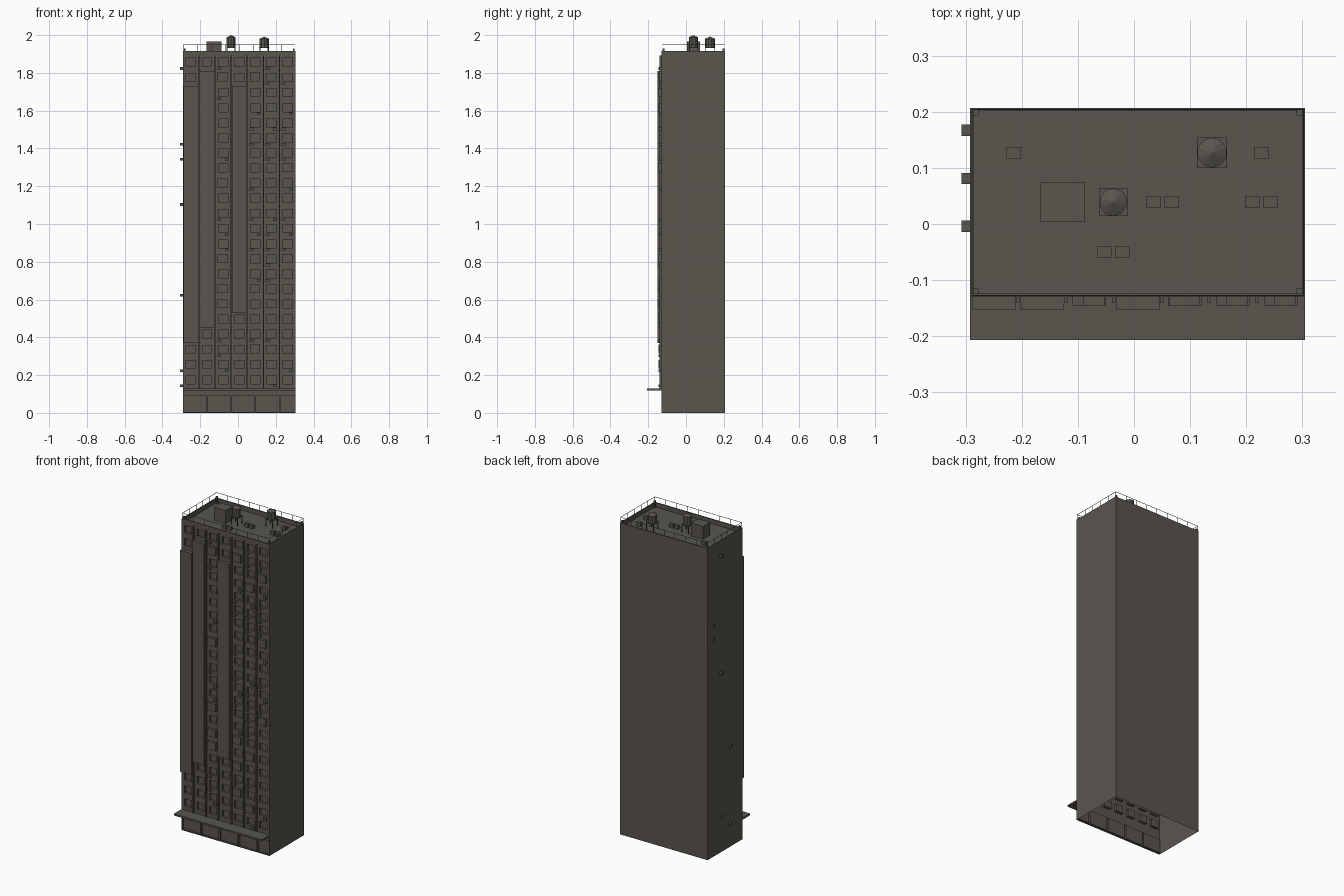
import bpy, bmesh, math

if "Cube" in bpy.data.objects:
    bpy.data.objects.remove(bpy.data.objects["Cube"])

X0, X1, Y0, Y1 = -0.292, 0.305, -0.13, 0.207
TOP, ROOF, BASE, FLOOR = 1.916, 1.888, 0.13, 0.08
BAY = (X1 - X0) / 7

stone = bpy.data.materials.new("dark warm grey")
stone.diffuse_color = (0.100, 0.092, 0.078, 1)
stone.use_nodes = True
stone.node_tree.nodes["Principled BSDF"].inputs["Base Color"].default_value = stone.diffuse_color


def finish(name, bm):
    bmesh.ops.remove_doubles(bm, verts=bm.verts, dist=1e-5)
    me = bpy.data.meshes.new(name)
    bm.to_mesh(me)
    bm.free()
    me.materials.append(stone)
    ob = bpy.data.objects.new(name, me)
    bpy.context.collection.objects.link(ob)
    return ob


def add_box(bm, x0, x1, y0, y1, z0, z1):
    v = bmesh.ops.create_cube(bm, size=1)["verts"]
    for p in v:
        p.co = ((x0 + x1) / 2 + p.co.x * (x1 - x0),
                (y0 + y1) / 2 + p.co.y * (y1 - y0),
                (z0 + z1) / 2 + p.co.z * (z1 - z0))


def boxes(name, items):
    bm = bmesh.new()
    for b in items:
        add_box(bm, *b)
    return finish(name, bm)


def quad(bm, *pts):
    bm.faces.new([bm.verts.new(p) for p in pts])


def recessed_wall(bm, xs, zs, depth):
    """Front wall whose odd cells are openings set back by depth."""
    for i, (a, b) in enumerate(zip(xs, xs[1:])):
        for j, (c, d) in enumerate(zip(zs, zs[1:])):
            ring = [(a, c), (b, c), (b, d), (a, d)]
            hole = i % 2 and j % 2
            y = Y0 + (depth if hole else 0)
            quad(bm, *[(x, y, z) for x, z in ring])
            if hole:
                for (p, q), (r, s) in zip(ring, ring[1:] + ring[:1]):
                    quad(bm, (p, Y0, q), (r, Y0, s), (r, y, s), (p, y, q))


def bay_x(col):
    return X0 + BAY * (col + 0.5)


# tower shell, open underneath, with shopfronts and windows set in the front
bm = bmesh.new()
xs = [X0]
for k in range(5):
    a = X0 + 0.004 + 0.128 * k
    xs += [a, min(a + 0.12, X1 - 0.004)]
recessed_wall(bm, xs + [X1], [0, 0.005, 0.09, BASE], 0.012)
xs, zs = [X0], [BASE]
for c in range(7):
    xs += [bay_x(c) - 0.025, bay_x(c) + 0.025]
for f in range(22):
    zs += [BASE + FLOOR * f + 0.024, BASE + FLOOR * f + 0.068]
recessed_wall(bm, xs + [X1], zs + [TOP], 0.015)
quad(bm, (X1, Y0, 0), (X1, Y1, 0), (X1, Y1, TOP), (X1, Y0, TOP))
quad(bm, (X1, Y1, 0), (X0, Y1, 0), (X0, Y1, TOP), (X1, Y1, TOP))
quad(bm, (X0, Y1, 0), (X0, Y0, 0), (X0, Y0, TOP), (X0, Y1, TOP))
# parapet and sunken roof
T = 0.006
outer = [(X0, Y0), (X1, Y0), (X1, Y1), (X0, Y1)]
inner = [(X0 + T, Y0 + T), (X1 - T, Y0 + T), (X1 - T, Y1 - T), (X0 + T, Y1 - T)]
for k in range(4):
    o, p, q, i = outer[k], outer[(k + 1) % 4], inner[(k + 1) % 4], inner[k]
    quad(bm, (*o, TOP), (*p, TOP), (*q, TOP), (*i, TOP))
    quad(bm, (*i, TOP), (*q, TOP), (*q, ROOF), (*i, ROOF))
quad(bm, *[(*p, ROOF) for p in inner])
finish("tower_shell", bm)

# street canopy
boxes("canopy", [(X0, X1, -0.207, Y0, 0.119, 0.129)])

# drain pipes between bays
boxes("drain_pipes", [(X0 + BAY * k - 0.003, X0 + BAY * k + 0.003, Y0 - 0.011, Y0, BASE, 1.893)
                      for k in range(1, 7)])

# tall projecting shafts: bay, first floor, last floor
boxes("bay_shafts", [(bay_x(c) - 0.039, bay_x(c) + 0.039, Y0 - 0.022, Y0,
                      BASE + FLOOR * a, BASE + FLOOR * b)
                     for c, a, b in [(0, 3, 20), (1, 4, 21), (3, 5, 20)]])

# window cages by bay and floor
cages = {2: [20, 13, 8, 6, 5], 4: [20, 6, 4, 2], 5: [18, 5, 1], 6: [19, 14, 8]}
boxes("window_cages", [(bay_x(c) - 0.029, bay_x(c) + 0.026, Y0 - 0.015, Y0,
                        BASE + FLOOR * f + 0.024, BASE + FLOOR * f + 0.071)
                       for c, fl in cages.items() for f in fl])

# air conditioners under the windows: left-hand and right-hand floors per bay
left = {2: [21, 19, 11, 3, 2], 4: [17, 16, 13, 11, 9, 3],
        5: [21, 20, 16, 15, 10, 9, 8, 7, 3], 6: [20, 17, 16, 15, 11, 9]}
right = {2: [15, 10, 9, 1], 4: [18, 10, 7], 5: [17, 11, 0], 6: [18, 13, 10, 1]}
units = []
for side, table in ((-0.021, left), (0.019, right)):
    for c, fl in table.items():
        for f in fl:
            x, z = bay_x(c) + side, 0.143 + FLOOR * f
            units.append((x - 0.01, x + 0.01, Y0 - 0.015, Y0, z - 0.007, z + 0.007))
for y, f in [(0.081, 21), (0.167, 16), (0.167, 15), (0.081, 12), (-0.004, 6), (0.081, 1), (-0.004, 0)]:
    z = 0.143 + FLOOR * f
    units.append((X0 - 0.015, X0, y - 0.01, y + 0.01, z - 0.007, z + 0.007))
boxes("wall_air_conditioners", units)

# roof stair house and cooling units
boxes("stair_house", [(-0.167, -0.087, 0.004, 0.074, ROOF, 1.967)])
spots = [(-0.214, 0.127), (0.227, 0.127), (0.035, 0.039), (0.067, 0.039),
         (0.211, 0.039), (0.243, 0.039), (-0.053, -0.05), (-0.021, -0.05)]
boxes("roof_cooling_units", [(x - 0.013, x + 0.013, y - 0.01, y + 0.01, ROOF, ROOF + 0.022)
                             for x, y in spots])

# water tanks on legged stands
for n, (x, y, r, top) in enumerate([(-0.037, 0.039, 0.025, 2.0), (0.139, 0.127, 0.027, 1.992)]):
    deck = 1.935
    parts = [(x - r, x + r, y - r, y + r, deck - 0.004, deck)]
    for sx in (-1, 1):
        for sy in (-1, 1):
            px, py = x + sx * (r - 0.004), y + sy * (r - 0.004)
            parts.append((px - 0.002, px + 0.002, py - 0.002, py + 0.002, ROOF, deck - 0.004))
    boxes(f"tank_stand_{n + 1}", parts)
    bm = bmesh.new()
    for r1, r2, z0, z1 in [(r * 0.96, r * 0.96, deck, top - 0.012), (r, 0, top - 0.012, top)]:
        vs = bmesh.ops.create_cone(bm, cap_ends=True, segments=10, radius1=r1, radius2=r2,
                                   depth=z1 - z0)["verts"]
        bmesh.ops.translate(bm, verts=vs, vec=(x, y, (z0 + z1) / 2))
    finish(f"water_tank_{n + 1}", bm)

# corner blocks and thin roof railing
boxes("corner_blocks", [(x - 0.005, x + 0.005, y - 0.005, y + 0.005, ROOF, 1.929)
                        for x in (-0.282, 0.295) for y in (-0.12, 0.198)])
e, h, w = 0.003, 1.949, 0.0009
a, b, c, d = X0 + e, X1 - e, Y0 + e, Y1 - e
posts = [(a + (b - a) * k / 8, y) for k in range(9) for y in (c, d)]
posts += [(x, c + (d - c) * k / 5) for k in range(1, 5) for x in (a, b)]
rail = [(x - w, x + w, y - w, y + w, TOP, h) for x, y in posts]
rail += [(a - w, b + w, y - w, y + w, h - 2 * w, h) for y in (c, d)]
rail += [(x - w, x + w, c, d, h - 2 * w, h) for x in (a, b)]
boxes("roof_railing", rail)
